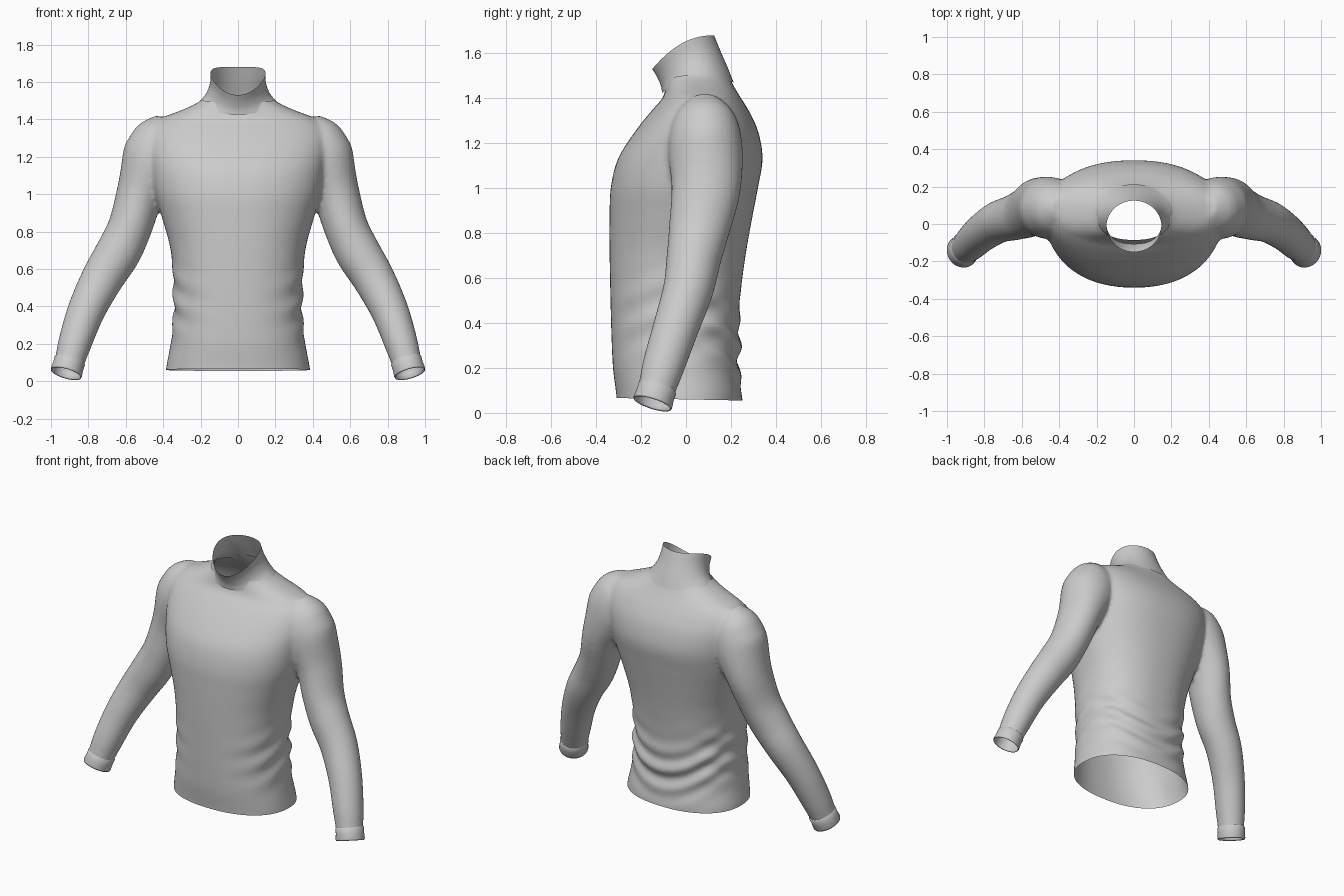
import bpy, bmesh, math
from mathutils import Vector

if "Cube" in bpy.data.objects:
    bpy.data.objects.remove(bpy.data.objects["Cube"])


def spline(rows, steps):
    """Catmull-Rom interpolation of rows of numbers."""
    out = []
    for i in range(len(rows) - 1):
        p0, p1 = rows[max(i - 1, 0)], rows[i]
        p2, p3 = rows[i + 1], rows[min(i + 2, len(rows) - 1)]
        for k in range(steps):
            t = k / steps
            out.append([0.5 * (2 * b + (c - a) * t + (2 * a - 5 * b + 4 * c - d) * t * t
                               + (3 * b - a - 3 * c + d) * t ** 3)
                        for a, b, c, d in zip(p0, p1, p2, p3)])
    return out + [list(rows[-1])]


def loft(bm, rings, caps=False):
    vs = [[bm.verts.new(p) for p in r] for r in rings]
    n = len(vs[0])
    for a, b in zip(vs, vs[1:]):
        for i in range(n):
            j = (i + 1) % n
            bm.faces.new((a[i], a[j], b[j], b[i]))
    if caps:
        bm.faces.new(vs[0][::-1])
        bm.faces.new(vs[-1])


def finish(bm, name):
    bmesh.ops.recalc_face_normals(bm, faces=bm.faces[:])
    me = bpy.data.meshes.new(name)
    bm.to_mesh(me)
    bm.free()
    me.shade_smooth()
    ob = bpy.data.objects.new(name, me)
    bpy.context.collection.objects.link(ob)
    return ob


def angles(n):
    return [2 * math.pi * i / n for i in range(n)]


def power(c, e):
    return math.copysign(abs(c) ** e, c)


# Torso sections: z, half width, front y, back y
TORSO = [
    (0.00, 0.39, -0.305, 0.25), (0.08, 0.383, -0.31, 0.25), (0.20, 0.36, -0.325, 0.237),
    (0.35, 0.345, -0.332, 0.24), (0.50, 0.345, -0.336, 0.24), (0.70, 0.36, -0.34, 0.265),
    (0.87, 0.405, -0.34, 0.295), (1.00, 0.445, -0.335, 0.32), (1.13, 0.47, -0.303, 0.341),
    (1.25, 0.49, -0.228, 0.322), (1.34, 0.48, -0.157, 0.282), (1.40, 0.425, -0.105, 0.245),
    (1.45, 0.30, -0.09, 0.215), (1.50, 0.20, -0.085, 0.19), (1.57, 0.15, -0.09, 0.16),
    (1.62, 0.14, -0.09, 0.14)]

# Sleeve sections: centre x, y, z, radius across, radius front to back
SLEEVE = [
    (0.40, 0.085, 1.41, 0.04, 0.05), (0.42, 0.085, 1.33, 0.13, 0.13),
    (0.445, 0.085, 1.20, 0.172, 0.165), (0.52, 0.09, 1.01, 0.129, 0.155),
    (0.577, 0.06, 0.825, 0.118, 0.136), (0.64, 0.035, 0.69, 0.121, 0.122),
    (0.725, 0.01, 0.55, 0.113, 0.112), (0.81, -0.045, 0.38, 0.101, 0.102),
    (0.87, -0.10, 0.21, 0.09, 0.094), (0.905, -0.135, 0.09, 0.079, 0.082),
    (0.935, -0.165, -0.01, 0.078, 0.08)]


def torso_ring(z, w, f, b):
    return [Vector((w * power(math.cos(a), 0.88),
                    (f + b) / 2 + (b - f) / 2 * power(math.sin(a), 0.88), z)) for a in angles(72)]


def tube_ring(c, t, r, ry, side):
    v = (Vector((0, 1, 0)) - t * t.y).normalized()
    w = t.cross(v)
    pts = [c + w * r * math.cos(a) + v * ry * math.sin(a) for a in angles(40)]
    return [Vector((p.x * side, p.y, p.z)) for p in pts]


# Solid torso and sleeves, fused by voxel remesh
bm = bmesh.new()
loft(bm, [torso_ring(*r) for r in spline(TORSO, 4)], True)
rows = spline(SLEEVE, 4)
for side in (1, -1):
    rings = []
    for i, r in enumerate(rows):
        a, b = rows[max(i - 1, 0)], rows[min(i + 1, len(rows) - 1)]
        t = (Vector(b[:3]) - Vector(a[:3])).normalized()
        rings.append(tube_ring(Vector(r[:3]), t, r[3], r[4], side))
    loft(bm, rings, True)
shirt = finish(bm, "shirt_body")
m = shirt.modifiers.new("fuse", 'REMESH')
m.mode = 'VOXEL'
m.voxel_size = 0.012
m = shirt.modifiers.new("soften", 'SMOOTH')
m.factor = 0.5
m.iterations = 8
fused = bpy.data.meshes.new_from_object(
    shirt.evaluated_get(bpy.context.evaluated_depsgraph_get()))
shirt.modifiers.clear()
bm = bmesh.new()
bm.from_mesh(fused)


def cut(test, co, no):
    """Open the shell: trim the region passing test beyond a plane."""
    faces = [f for f in bm.faces if test(f.calc_center_median())]
    geom = set(faces)
    for f in faces:
        geom.update(f.edges)
        geom.update(f.verts)
    bmesh.ops.bisect_plane(bm, geom=list(geom), plane_co=co, plane_no=no, clear_outer=True)


# Cloth folds: draped across the lower back, pulled at the waist sides
bm.normal_update()
moves = []
for v in bm.verts:
    x, y, z = v.co
    if abs(x) < 0.42 and z < 0.75:
        s = z - 1.4 * x * x
        back = max(0.0, v.normal.y) ** 0.7
        d = 0.011 * back * math.sin(s * 48 + 4 * x) * math.exp(-((s - 0.27) / 0.15) ** 2)
        flank = abs(v.normal.x) ** 2
        d += 0.007 * flank * math.sin(z * 42 - y * 18) * math.exp(-((z - 0.42) / 0.16) ** 2)
        moves.append((v, v.normal * d))
for v, d in moves:
    v.co += d

# Hem, neck and wrist openings
CUFF_END = Vector((0.92, -0.15, 0.04))
CUFF_DIR = Vector((0.27, -0.30, -0.92)).normalized()
cut(lambda c: abs(c.x) < 0.5 and c.z < 0.2, (0, 0, 0.06), (0, -0.02, -1))
cut(lambda c: abs(c.x) < 0.3 and c.z > 1.4, (0, 0.05, 1.51), (0, -0.15, 1))
for side in (1, -1):
    p, d = CUFF_END - CUFF_DIR * 0.02, CUFF_DIR
    cut(lambda c: c.x * side > 0.7 and c.z < 0.25,
        (p.x * side, p.y, p.z), (d.x * side, d.y, d.z))
bm.to_mesh(shirt.data)
bm.free()
shirt.data.shade_smooth()

# Tall collar: flared base, dipped front edge
COLLAR = [(0.0, 0.215, -0.106, 0.212), (0.3, 0.172, -0.112, 0.187),
          (0.65, 0.15, -0.128, 0.155), (1.0, 0.147, -0.15, 0.125)]
bm = bmesh.new()
rings = []
for u, w, f, b in spline(COLLAR, 5):
    ring = []
    for a in angles(72):
        c, s = math.cos(a), math.sin(a)
        low = 1.4475 + 0.0225 * s + 0.038 * c * c
        high = 1.68 - 0.15 * ((1 - s) / 2) ** 2.2
        ring.append(Vector((w * c, (f + b) / 2 + (b - f) / 2 * s, low + (high - low) * u)))
    rings.append(ring)
loft(bm, rings)
finish(bm, "collar")

# Cuffs: folded bands around the wrists (offset along sleeve, radius)
CUFF = [(-0.085, 0.077), (-0.075, 0.084), (-0.045, 0.083), (-0.008, 0.086),
        (0.0, 0.083), (-0.008, 0.079), (-0.05, 0.075)]
for side, label in ((1, "left"), (-1, "right")):
    bm = bmesh.new()
    loft(bm, [tube_ring(CUFF_END + CUFF_DIR * o, CUFF_DIR, r, r * 1.04, side) for o, r in CUFF])
    finish(bm, "cuff_" + label)
